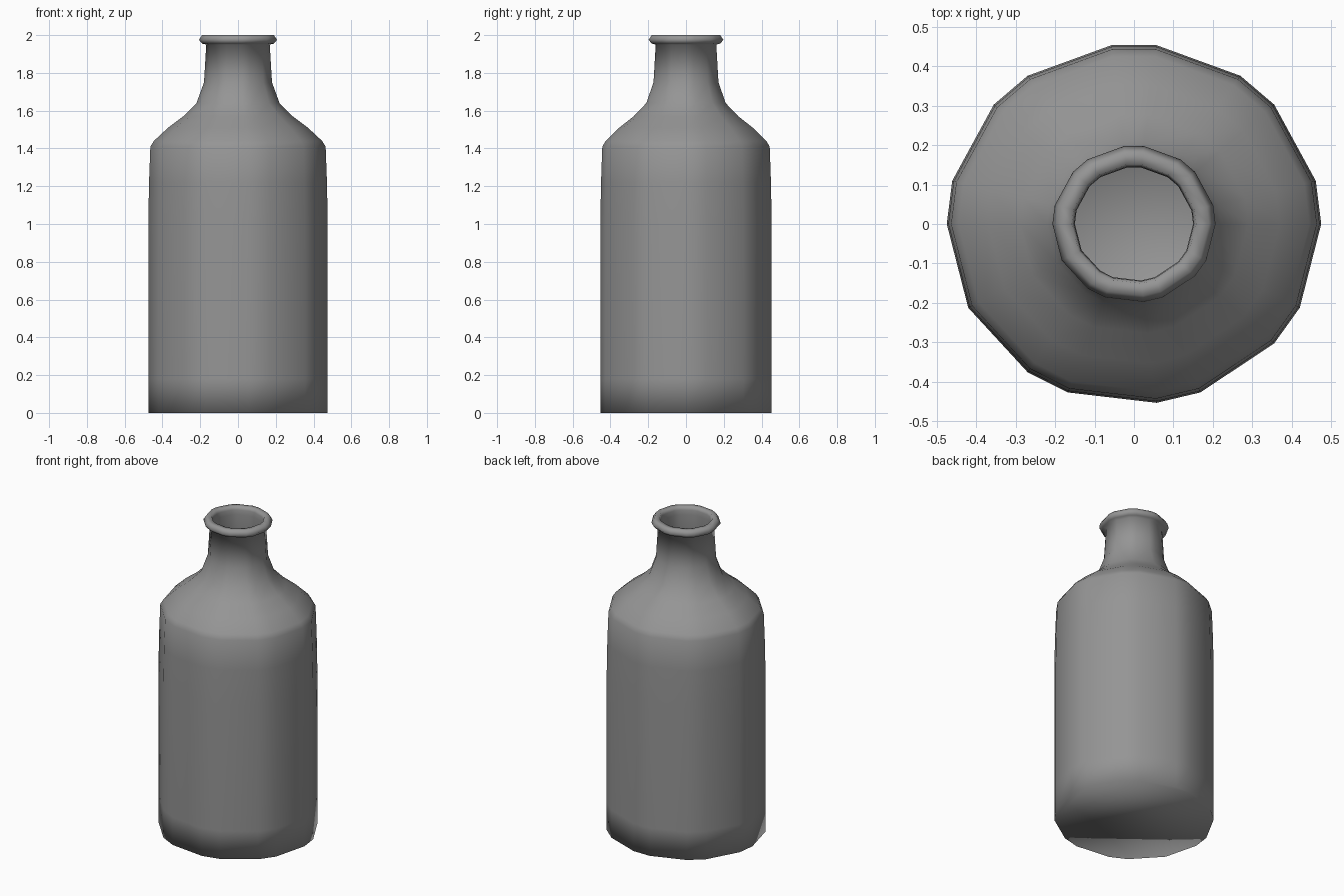
import bpy
import bmesh
from math import cos, sin, tau

cube = bpy.data.objects.get("Cube")
if cube:
    bpy.data.objects.remove(cube, do_unlink=True)

# Uneven low-poly cross-section: a 26-sided ellipse with some corners left out
SKIPPED = {2, 5, 8, 11, 14, 16, 19, 22, 25}
ANGLES = [tau * i / 26 for i in range(26) if i not in SKIPPED]
DEPTH = 0.962

# Glass profile as (radius, height): outside from base to lip, then down the inside
OUTSIDE = [(0.475, 0), (0.475, 0.18), (0.475, 1.0), (0.471, 1.22), (0.464, 1.41),
           (0.445, 1.44), (0.37, 1.51), (0.29, 1.57), (0.22, 1.64),
           (0.18, 1.75), (0.168, 1.95)]
LIP = [(0.19, 1.955), (0.207, 1.975), (0.19, 2.0), (0.158, 2.0), (0.152, 1.98)]
INSIDE = [(0.15, 1.95), (0.16, 1.75), (0.2, 1.63), (0.35, 1.5),
          (0.44, 1.4), (0.45, 1.0), (0.45, 0.18), (0.45, 0.03)]


def make_material(name, color):
    mat = bpy.data.materials.new(name)
    mat.use_nodes = True
    mat.diffuse_color = color
    mat.node_tree.nodes["Principled BSDF"].inputs["Base Color"].default_value = color
    return mat


def lathe(name, profile, mat):
    """Sweep the profile around the uneven cross-section and cap both ends."""
    bm = bmesh.new()
    rings = [[bm.verts.new((r * cos(a), r * DEPTH * sin(a), z)) for a in ANGLES]
             for r, z in profile]
    n = len(ANGLES)
    for low, high in zip(rings, rings[1:]):
        for i in range(n):
            j = (i + 1) % n
            bm.faces.new((low[i], low[j], high[j], high[i]))
    bm.faces.new(rings[0][::-1])   # underside
    bm.faces.new(rings[-1])        # inner floor
    for face in bm.faces:
        face.smooth = True
    mesh = bpy.data.meshes.new(name)
    bm.to_mesh(mesh)
    bm.free()
    mesh.materials.append(mat)
    obj = bpy.data.objects.new(name, mesh)
    bpy.context.collection.objects.link(obj)
    return obj


# Bottle in one hollow piece
grey = make_material("plain grey", (0.3, 0.3, 0.3, 1))
lathe("bottle", OUTSIDE + LIP + INSIDE, grey)
